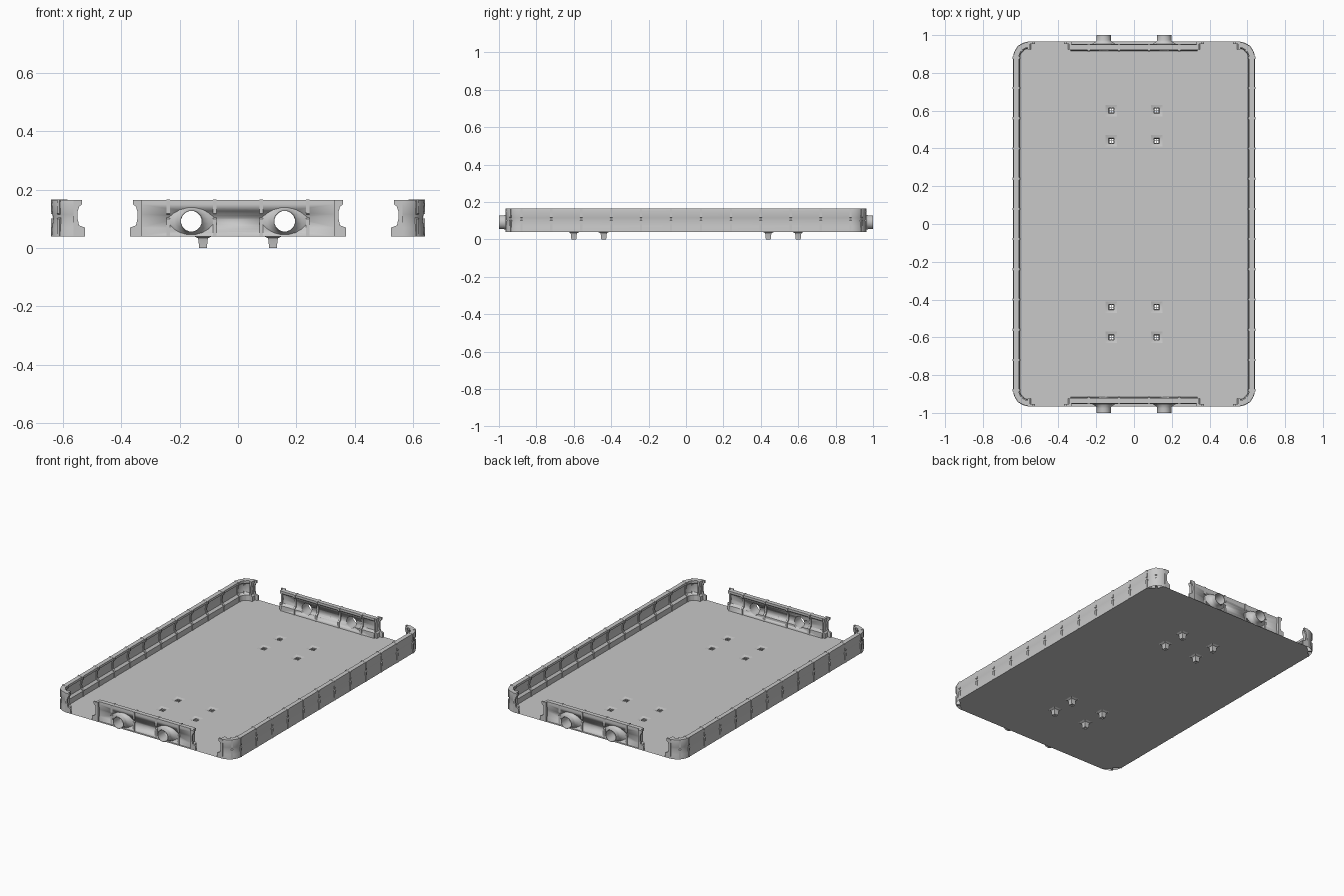
import bpy, bmesh
from math import sin, cos, pi, radians
from mathutils import Vector

cube = bpy.data.objects.get("Cube")
if cube:
    bpy.data.objects.remove(cube)

grey = bpy.data.materials.new("plain grey")
grey.use_nodes = True
grey.diffuse_color = (0.58, 0.58, 0.58, 1)
grey.node_tree.nodes["Principled BSDF"].inputs["Base Color"].default_value = grey.diffuse_color

BASE, TOP = 0.04, 0.165
HX, HY, R = 0.64, 0.965, 0.085


def finish(name, bm, normals=True):
    if normals:
        bmesh.ops.recalc_face_normals(bm, faces=bm.faces)
    mesh = bpy.data.meshes.new(name)
    bm.to_mesh(mesh)
    bm.free()
    mesh.materials.append(grey)
    mesh.shade_smooth()
    mesh.set_sharp_from_angle(angle=radians(30))
    ob = bpy.data.objects.new(name, mesh)
    bpy.context.collection.objects.link(ob)
    return ob


def loft(bm, rings, caps=True, skip_last=False):
    """Bridge equal closed rings of points."""
    rows = [[bm.verts.new(p) for p in ring] for ring in rings]
    n = len(rows[0])
    for a, b in zip(rows, rows[1:]):
        for i in range(n - 1 if skip_last else n):
            j = (i + 1) % n
            bm.faces.new((a[i], a[j], b[j], b[i]))
    if caps:
        bm.faces.new(rows[0])
        bm.faces.new(rows[-1])


def sweep(bm, path, profile, **kw):
    """Path holds (x, y, inward normal); profile holds (depth, z)."""
    loft(bm, [[(x + nx * d, y + ny * d, z) for d, z in profile]
              for x, y, nx, ny in path], **kw)


# Wall sections: shallow groove outside, concave panel inside
WALL = [(0, BASE), (0.002, 0.07), (0.006, 0.102), (0.003, 0.115), (0, 0.15),
        (0.002, TOP), (0.03, TOP), (0.03, 0.15), (0.02, 0.142), (0.016, 0.11),
        (0.02, 0.085), (0.034, 0.073), (0.036, BASE)]
RIB = [(-0.002, BASE), (-0.002, 0.1), (0.006, 0.105), (0.006, 0.113), (-0.002, 0.118),
       (-0.002, TOP + 0.001), (0.036, TOP + 0.001), (0.036, 0.148), (0.026, 0.14),
       (0.022, 0.11), (0.026, 0.09), (0.039, 0.077), (0.039, BASE)]


# Side walls with rounded corners, and their ribs
def corner(sx, sy):
    pts = []
    for k in range(9):
        a = k / 8 * pi / 2
        cx, cy = sin(a), cos(a)
        pts.append((sx * (HX - R + R * cx), sy * (HY - R + R * cy), -sx * cx, -sy * cy))
    return pts


for sx, side in ((1, "left"), (-1, "right")):
    bm = bmesh.new()
    sweep(bm, corner(sx, 1) + corner(sx, -1)[::-1], WALL, skip_last=True)
    finish(side + "_wall", bm)
    bm = bmesh.new()
    for i in range(12):
        y = (i - 5.5) * 0.16
        sweep(bm, [(sx * HX, y + e, -sx, 0) for e in (-0.006, 0.006)], RIB)
    for sy in (1, -1):
        px, py, nx, ny = corner(sx, sy)[4]
        t = Vector((-ny, nx)) * 0.006
        sweep(bm, [(px + e * t.x, py + e * t.y, nx, ny) for e in (-1, 1)], RIB)
    finish(side + "_wall_ribs", bm)


# Connector posts facing each other across the gaps
POST = [(0, BASE), (0.04, BASE), (0.04, 0.07), (0.02, 0.078), (0.015, 0.1), (0.015, 0.125),
        (0.02, 0.142), (0.03, 0.15), (0.03, TOP), (0, TOP)]


def posts(bm, sy, start, direction):
    for sx in (1, -1):
        loft(bm, [[(sx * (start + direction * u * k), sy * y, z) for u, z in POST]
                  for y, k in ((0.925, 0.5), (0.952, 0.5), (0.954, 1), (HY, 1))])


# End walls with tube openings
TUBE_X, TUBE_Z = 0.16, 0.092
WALL_Y = 0.952


def oval(x, y, rx, rz, n=16):
    return [(x + rx * cos(2 * pi * (k + 0.5) / n), y, TUBE_Z + rz * sin(2 * pi * (k + 0.5) / n))
            for k in range(n)]


for sy, end in ((-1, "front"), (1, "back")):
    bm = bmesh.new()
    sweep(bm, [(x, sy * WALL_Y, 0, -sy) for x in (-0.335, 0.335)], WALL)
    wall = finish(end + "_wall", bm)

    bm = bmesh.new()
    for sx in (1, -1):
        loft(bm, [oval(sx * TUBE_X, sy * y, 0.036, 0.036) for y in (0.88, 1.02)])
    cutter = finish("tube_cutter", bm)
    cutter.hide_render = True
    cut = wall.modifiers.new("openings", "BOOLEAN")
    cut.operation, cut.solver, cut.object = "DIFFERENCE", "EXACT", cutter
    bpy.context.view_layer.update()
    deps = bpy.context.evaluated_depsgraph_get()
    wall_mesh = bpy.data.meshes.new_from_object(wall.evaluated_get(deps))
    wall.modifiers.clear()
    wall.data = wall_mesh
    bpy.data.objects.remove(cutter)

    # Flared tubes
    bm = bmesh.new()
    for sx in (1, -1):
        x = sx * TUBE_X
        loft(bm, [oval(x, sy * y, rx, rz) for y, rx, rz in (
            (0.947, 0.082, 0.05), (0.954, 0.06, 0.045), (0.966, 0.042, 0.04),
            (0.974, 0.038, 0.038), (1, 0.038, 0.038), (1, 0.0355, 0.0355),
            (0.935, 0.0355, 0.0355))], caps=False)
    finish(end + "_tubes", bm)

    bm = bmesh.new()
    for x in (-0.24, -0.08, 0.08, 0.24):
        sweep(bm, [(x + e, sy * WALL_Y, 0, -sy) for e in (-0.006, 0.006)], RIB)
    finish(end + "_wall_ribs", bm)

    bm = bmesh.new()
    posts(bm, sy, 0.33, 1)
    posts(bm, sy, 0.565, -1)
    finish(end + "_posts", bm)


# Floor sheet: a grid with chamfered corners and an opening over each peg
PEG_X, PEG_Y, PAD = 0.12, (0.44, 0.6), 0.03
xs = sorted(s * v for s in (1, -1) for v in (HX, HX - R, PEG_X - PAD, PEG_X + PAD))
ys = sorted(s * v for s in (1, -1)
            for v in (HY, HY - R, *(p + o for p in PEG_Y for o in (-PAD, PAD))))
bm = bmesh.new()
grid = [[bm.verts.new((x, y, BASE)) for y in ys] for x in xs]
for i in range(len(xs) - 1):
    for j in range(len(ys) - 1):
        cx, cy = abs(xs[i] + xs[i + 1]) / 2, abs(ys[j] + ys[j + 1]) / 2
        if abs(cx - PEG_X) < 0.01 and min(abs(cy - p) for p in PEG_Y) < 0.01:
            continue
        quad = [grid[i][j], grid[i + 1][j], grid[i + 1][j + 1], grid[i][j + 1]]
        bm.faces.new([v for v in quad if abs(v.co.x) < HX - 0.01 or abs(v.co.y) < HY - 0.01])
for v in [v for v in bm.verts if not v.link_faces]:
    bm.verts.remove(v)
finish("floor", bm, normals=False)


# Hollow pegs with a shallow funnel and a cross divider
def square(x, y, h, z):
    return [(x - h, y - h, z), (x + h, y - h, z), (x + h, y + h, z), (x - h, y + h, z)]


def box(bm, x, y, hx, hy, z0, z1):
    loft(bm, [[(x + a * hx, y + b * hy, z) for a, b in ((-1, -1), (1, -1), (1, 1), (-1, 1))]
              for z in (z0, z1)])


bm = bmesh.new()
for x in (-PEG_X, PEG_X):
    for y in (s * p for s in (1, -1) for p in PEG_Y):
        loft(bm, [square(x, y, h, z) for h, z in (
            (PAD, BASE), (0.018, 0.034), (0.016, 0.028), (0.013, 0),
            (0.011, 0), (0.014, 0.034), (PAD, BASE))], caps=False)
        box(bm, x, y, 0.013, 0.0015, 0.002, 0.033)
        box(bm, x, y, 0.0015, 0.013, 0.002, 0.033)
bmesh.ops.remove_doubles(bm, verts=bm.verts, dist=0.00001)
finish("pegs", bm)
